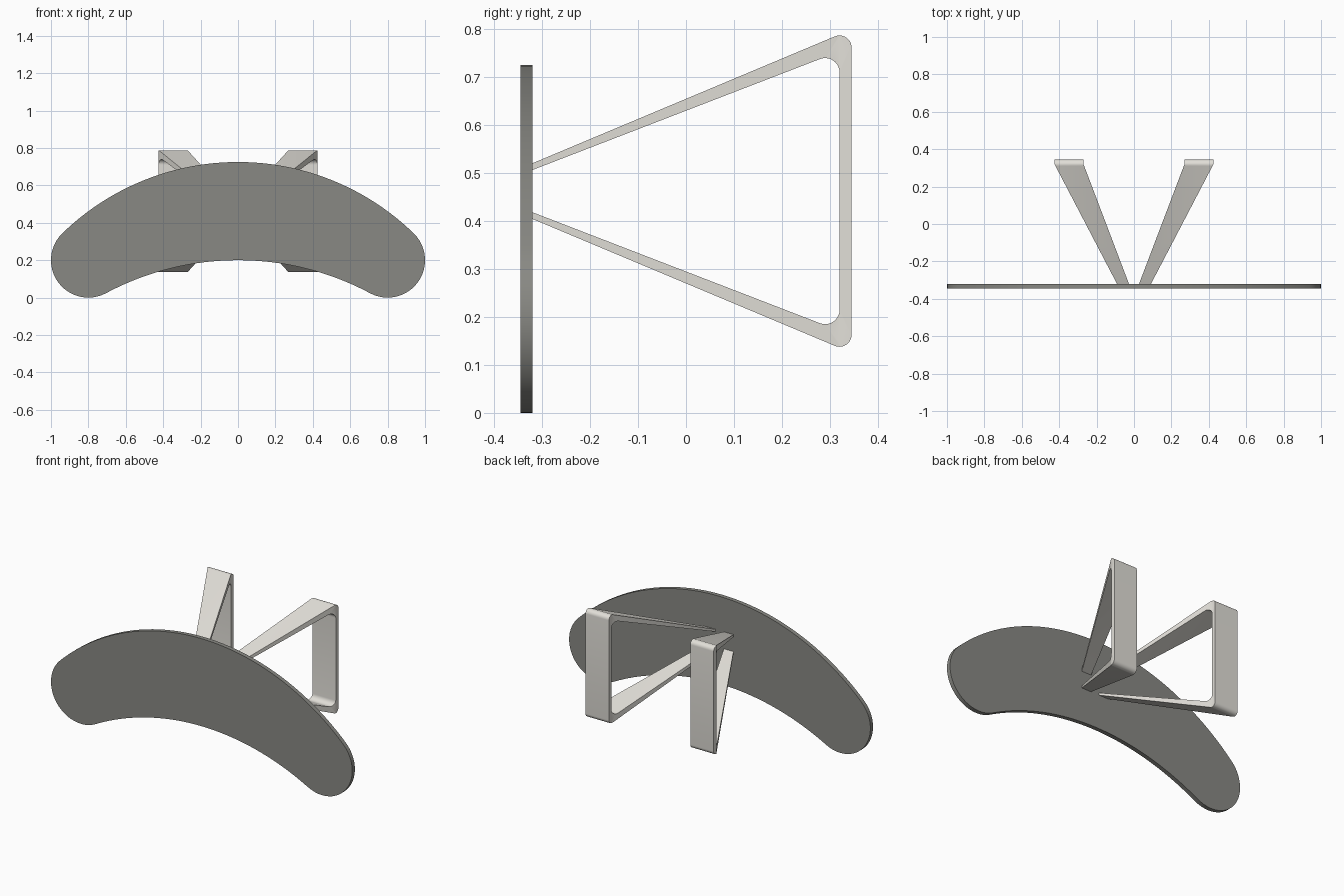
import bpy, bmesh, math
from mathutils import Vector

if "Cube" in bpy.data.objects:
    bpy.data.objects.remove(bpy.data.objects["Cube"])


def material(name, color):
    m = bpy.data.materials.new(name)
    m.diffuse_color = color
    m.use_nodes = True
    m.node_tree.nodes["Principled BSDF"].inputs["Base Color"].default_value = m.diffuse_color
    return m


def finish(bm, name, mat):
    bmesh.ops.recalc_face_normals(bm, faces=bm.faces[:])
    me = bpy.data.meshes.new(name)
    bm.to_mesh(me)
    bm.free()
    me.materials.append(mat)
    ob = bpy.data.objects.new(name, me)
    bpy.context.collection.objects.link(ob)
    bpy.ops.object.select_all(action='DESELECT')
    ob.select_set(True)
    bpy.context.view_layer.objects.active = ob
    bpy.ops.object.shade_smooth_by_angle(angle=math.radians(30))
    return ob


def arc(cx, cz, r, a0, a1, n):
    # points on a circle, angles in degrees measured clockwise from +z
    angles = [math.radians(a0 + (a1 - a0) * i / n) for i in range(n + 1)]
    return [(cx + r * math.sin(a), cz + r * math.cos(a)) for a in angles]


def fillet(p0, corner, p1, t, n=10):
    # round a corner with tangent length t
    c = Vector(corner)
    d0 = (Vector(p0) - c).normalized()
    d1 = (Vector(p1) - c).normalized()
    half = d0.angle(d1) / 2
    r = t * math.tan(half)
    mid = c + (d0 + d1).normalized() * (t / math.cos(half))
    a, b = c + d0 * t - mid, c + d1 * t - mid
    sweep = math.pi - 2 * half
    return [mid + (a * math.sin(sweep * (1 - i / n)) + b * math.sin(sweep * i / n)) / math.sin(sweep)
            for i in range(n + 1)]


# Curved panel: large arc on top, round ends, shallow arc below
top_a = math.degrees(math.atan2(0.8, 0.822))
low_a = math.degrees(math.atan2(0.8, 1.5))
outline = arc(0, -0.622, 1.347, -top_a, top_a, 48)
outline += arc(0.8, 0.2, 0.2, top_a, 180 + low_a, 24)[1:]
outline += arc(0, -1.3, 1.5, low_a, -low_a, 40)[1:]
outline += arc(-0.8, 0.2, 0.2, 180 - low_a, 360 - top_a, 24)[1:-1]
bm = bmesh.new()
face = bm.faces.new([bm.verts.new((x, -0.345, z)) for x, z in outline])
ext = bmesh.ops.extrude_face_region(bm, geom=[face])
for v in ext['geom']:
    if isinstance(v, bmesh.types.BMVert):
        v.co.y = -0.32
finish(bm, "curved_panel", material("dark_grey", (0.25, 0.25, 0.23, 1)))

# Support frames: tapering arms and an upright, splayed outwards to the rear
FRONT, BEND, MID_Z = -0.32, 0.32, 0.462


def rail(start_z, corner, t):
    start = (FRONT, start_z)
    upper = [Vector(start)] + fillet(start, corner, (corner[0], MID_Z), t)
    return upper + [Vector((p.x, 2 * MID_Z - p.y)) for p in reversed(upper)]


def support_frame(name, side, mat):
    outer = rail(0.52, (0.345, 0.799), 0.038)
    inner = rail(0.506, (BEND, 0.753), 0.044)
    bm = bmesh.new()
    rows = [[bm.verts.new((0, p.x, p.y)) for p in line] for line in (outer, inner)]
    for i in range(len(outer) - 1):
        bm.faces.new((rows[0][i], rows[0][i + 1], rows[1][i + 1], rows[1][i]))
    # crease where the splayed arms meet the straight upright
    bmesh.ops.bisect_plane(bm, geom=bm.verts[:] + bm.edges[:] + bm.faces[:], dist=1e-5,
                           plane_co=(0, BEND, 0), plane_no=(0, 1, 0))
    ext = bmesh.ops.extrude_face_region(bm, geom=bm.faces[:], use_keep_orig=True)
    far = {g for g in ext['geom'] if isinstance(g, bmesh.types.BMVert)}
    for v in bm.verts:
        k = min((v.co.y - FRONT) / (BEND - FRONT), 1)
        x0, x1 = (0.091, 0.425) if v in far else (0.027, 0.27)
        v.co.x = side * (x0 + (x1 - x0) * k)
    finish(bm, name, mat)


light = material("light_grey", (0.76, 0.74, 0.69, 1))
support_frame("right_support_frame", 1, light)
support_frame("left_support_frame", -1, light)
